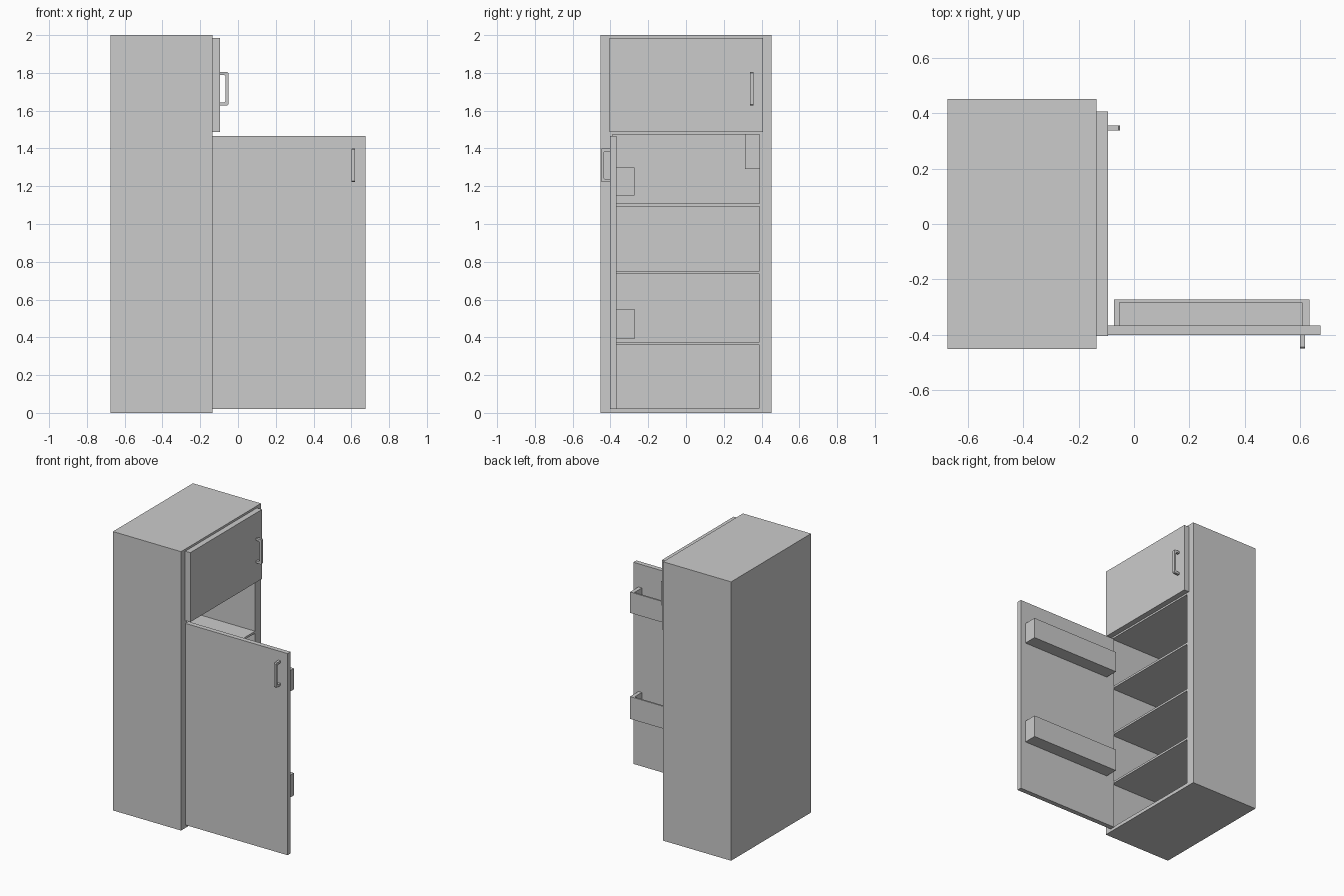
import bpy, bmesh
from mathutils import Vector

if "Cube" in bpy.data.objects:
    bpy.data.objects.remove(bpy.data.objects["Cube"])


def box(name, x, y, z):
    """Axis-aligned box from (min, max) ranges."""
    bm = bmesh.new()
    bmesh.ops.create_cube(bm, size=1)
    for v in bm.verts:
        v.co = Vector([(r[0] + r[1]) / 2 + c * (r[1] - r[0])
                       for c, r in zip(v.co, (x, y, z))])
    return finish(name, bm)


def finish(name, bm):
    bmesh.ops.recalc_face_normals(bm, faces=bm.faces)
    me = bpy.data.meshes.new(name)
    bm.to_mesh(me)
    bm.free()
    ob = bpy.data.objects.new(name, me)
    bpy.context.collection.objects.link(ob)
    return ob


def cut(target, cutter):
    """Subtract a helper box, apply the cut and remove the helper."""
    cutter.hide_render = True
    mod = target.modifiers.new("cut", 'BOOLEAN')
    mod.object = cutter
    mod.operation = 'DIFFERENCE'
    mod.solver = 'EXACT'
    bpy.context.view_layer.objects.active = target
    bpy.ops.object.modifier_apply(modifier=mod.name)
    bpy.data.objects.remove(cutter)


def handle(name, origin, out, side, height=0.178, depth=0.045, width=0.018):
    """Bracket pull: U profile standing off along `out`, thickened along `side`."""
    t, c = 0.016, 0.006
    h, d = height, depth
    profile = [(0, 0), (d - c, 0), (d, c), (d, h - c), (d - c, h), (0, h),
               (0, h - t), (d - t - c, h - t), (d - t, h - t - c),
               (d - t, t + c), (d - t - c, t), (0, t)]
    o, s = Vector(out), Vector(side)
    bm = bmesh.new()
    vs = [bm.verts.new(Vector(origin) + o * a + Vector((0, 0, b)) - s * width / 2)
          for a, b in profile]
    face = bm.faces.new(vs)
    ext = bmesh.ops.extrude_face_region(bm, geom=[face])
    bmesh.ops.translate(bm, vec=s * width,
                        verts=[v for v in ext["geom"] if isinstance(v, bmesh.types.BMVert)])
    return finish(name, bm)


# Cabinet with the open fridge compartment
X0, X1 = -0.675, -0.135
cabinet = box("cabinet", (X0, X1), (-0.453, 0.453), (0, 2))
cut(cabinet, box("compartment_cutter", (X0 + 0.06, 0), (-0.388, 0.388), (0.025, 1.474)))

# Shelves, and the lamp housing high in the back corner
for i, z in enumerate((0.36, 0.735, 1.093)):
    box(f"shelf_{i + 1}", (X0 + 0.055, X1 - 0.001), (-0.39, 0.39), (z, z + 0.015))
box("lamp_housing", (X0 + 0.055, -0.47), (0.312, 0.39), (1.29, 1.476))

# Closed freezer door
box("freezer_door", (X1, -0.095), (-0.405, 0.408), (1.487, 1.985))
handle("freezer_handle", (-0.096, 0.348, 1.627), (1, 0, 0), (0, 1, 0))

# Fridge door swung open
box("fridge_door", (X1, 0.675), (-0.402, -0.368), (0.02, 1.466))
handle("fridge_handle", (0.61, -0.401, 1.222), (0, -1, 0), (1, 0, 0), depth=0.05)

# Open-topped door bins
for name, z0, z1 in (("lower_bin", 0.39, 0.55), ("upper_bin", 1.15, 1.30)):
    door_bin = box(name, (-0.072, 0.635), (-0.369, -0.273), (z0, z1))
    cut(door_bin, box("bin_cutter", (-0.053, 0.608), (-0.368, -0.285), (z0 + 0.015, z1 + 0.1)))
